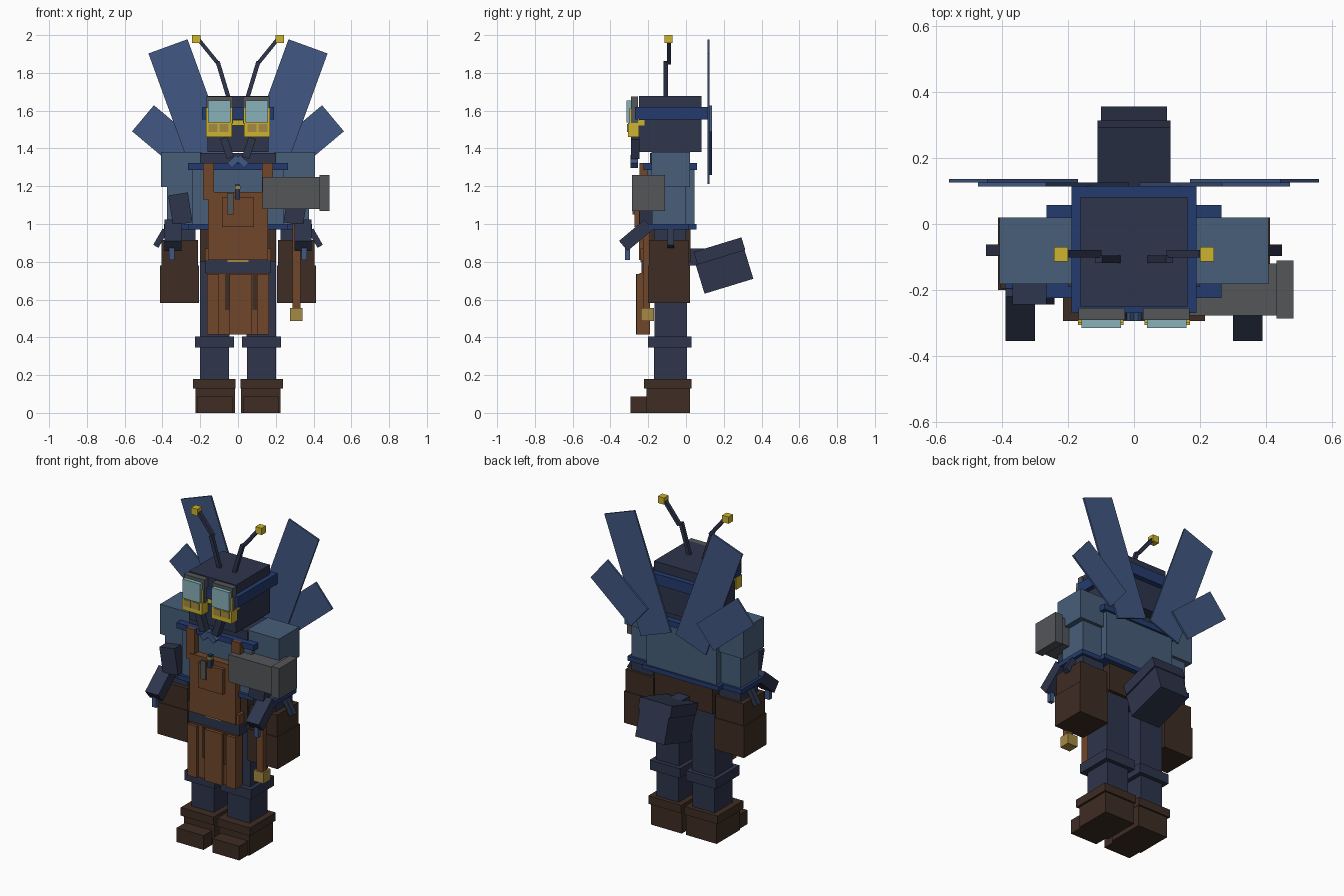
import bpy, math

if "Cube" in bpy.data.objects:
    bpy.data.objects.remove(bpy.data.objects["Cube"])

def mat(name, r, g, b):
    m = bpy.data.materials.new(name)
    lin = lambda c: (c / 255 / 12.92) if c < 10 else ((c / 255 + 0.055) / 1.055) ** 2.4
    m.diffuse_color = (lin(r), lin(g), lin(b), 1)
    m.use_nodes = True
    m.node_tree.nodes["Principled BSDF"].inputs["Base Color"].default_value = m.diffuse_color
    return m

NAVY = mat("dark_navy", 46, 53, 76)
WING = mat("wing_blue", 65, 87, 130)
CLOTH = mat("cloth_blue", 71, 94, 120)
TRIM = mat("trim_blue", 36, 59, 110)
LEATHER = mat("leather", 112, 70, 42)
BROWN = mat("dark_brown", 62, 45, 35)
YELLOW = mat("brass_yellow", 204, 180, 46)
LENS = mat("lens_teal", 135, 177, 184)
GREY = mat("iron_grey", 83, 86, 89)
TAN = mat("tan", 166, 138, 68)

def block(name, c, s, m, rx=0, ry=0):
    """Box by centre and size, turned about x and y (degrees)."""
    bpy.ops.mesh.primitive_cube_add(size=1, location=c,
                                    rotation=(math.radians(rx), math.radians(ry), 0))
    o = bpy.context.object
    o.name = name
    o.scale = s
    o.data.materials.append(m)

def box(name, x, y, z, m):
    """Box by its x, y and z ranges."""
    r = (x, y, z)
    block(name, [(a + b) / 2 for a, b in r], [b - a for a, b in r], m)

def pair(name, c, s, m, rx=0, ry=0):
    for side, k in (("left", 1), ("right", -1)):
        block(f"{name}_{side}", (c[0] * k, c[1], c[2]), s, m, rx, ry * k)

def boxes(name, x, y, z, m):
    r = (x, y, z)
    pair(name, [(a + b) / 2 for a, b in r], [b - a for a, b in r], m)

def rod(name, p, q, y, w, d, m):
    """Mirrored bar between two xz points."""
    dx, dz = q[0] - p[0], q[1] - p[1]
    pair(name, ((p[0] + q[0]) / 2, y, (p[1] + q[1]) / 2), (w, d, math.hypot(dx, dz)),
         m, 0, math.degrees(math.atan2(dx, dz)))

# boots and legs
boxes("boot", (.015, .225), (-.21, .02), (0, .13), BROWN)
boxes("boot_toe", (.03, .215), (-.295, -.2), (0, .088), BROWN)
boxes("boot_cuff", (.012, .238), (-.222, .03), (.13, .18), BROWN)
boxes("shin", (.047, .2), (-.17, .005), (.18, .35), NAVY)
boxes("knee_band", (.02, .228), (-.2, .03), (.345, .405), NAVY)
boxes("thigh", (.045, .202), (-.168, .005), (.4, .82), NAVY)
box("waist", (-.2, .2), (-.19, .025), (.8, .98), BROWN)

# torso
box("torso", (-.24, .24), (-.205, .045), (.98, 1.3), CLOTH)
box("torso_hem", (-.263, .263), (-.222, .056), (.972, 1.0), TRIM)
box("collar", (-.265, .265), (-.225, .058), (1.287, 1.322), TRIM)
box("neck", (-.2, .2), (-.19, .02), (1.3, 1.375), NAVY)

# large arms with gloves
boxes("shoulder", (.19, .408), (-.182, .02), (1.197, 1.382), CLOTH)
boxes("sleeve", (.2, .375), (-.18, 0), (.98, 1.2), CLOTH)
boxes("sleeve_hem", (.2, .392), (-.195, .015), (.972, 1.0), TRIM)
boxes("wrist", (.225, .375), (-.17, 0), (.9, .975), NAVY)
boxes("glove_cuff", (.212, .405), (-.195, .015), (.77, .915), BROWN)
boxes("glove", (.207, .412), (-.2, .02), (.583, .78), BROWN)
pair("wrist_spike", (.41, -.08, .925), (.032, .035, .1), NAVY, 0, -30)

# small front arms
pair("small_upper_arm", (.305, -.2, 1.08), (.105, .09, .16), NAVY, 0, 9)
pair("small_forearm", (.345, -.265, .94), (.09, .175, .07), NAVY, 40)
pair("small_claw", (.35, -.31, .845), (.028, .025, .07), WING)

# apron
box("apron_bib", (-.158, .158), (-.25, -.2), (.81, 1.17), LEATHER)
box("bib_pocket", (-.085, .085), (-.272, -.245), (.985, 1.14), LEATHER)
box("apron_flare", (-.175, .175), (-.24, -.19), (.81, .87), LEATHER)
boxes("apron_strap", (.128, .185), (-.245, -.2), (1.13, 1.322), LEATHER)
box("belt", (-.175, .175), (-.235, -.16), (.74, .81), NAVY)
box("belt_buckle", (-.055, .055), (-.24, -.23), (.8, .816), TAN)
box("skirt", (-.165, .165), (-.245, -.19), (.415, .74), LEATHER)
box("skirt_middle", (-.045, .075), (-.265, -.24), (.415, .735), LEATHER)
for i, x in enumerate((-.165, .1)):
    box(f"skirt_panel_{i}", (x, x + .065), (-.262, -.24), (.415, .735), LEATHER)
for i, x in enumerate((-.068, .078)):
    box(f"skirt_seam_{i}", (x, x + .022), (-.252, -.244), (.545, .735), BROWN)
box("wrench", (-.058, -.025), (-.283, -.272), (1.05, 1.165), GREY)
box("pocket_tool", (-.015, .01), (-.28, -.255), (1.13, 1.21), NAVY)
box("pocket_tool_band", (-.017, .012), (-.284, -.253), (1.185, 1.2), TAN)

# grey canister and hanging hammer
box("canister", (.13, .435), (-.278, -.12), (1.08, 1.25), GREY)
box("canister_rim", (.432, .484), (-.287, -.11), (1.07, 1.26), GREY)
box("hammer_handle", (.288, .332), (-.228, -.19), (.55, 1.09), LEATHER)
box("hammer_head", (.274, .342), (-.237, -.17), (.487, .555), TAN)

# rear abdomen
block("abdomen_top", (0, .177, .857), (.22, .265, .07), NAVY, 17)
block("abdomen", (0, .204, .747), (.2, .27, .16), NAVY, 17)
box("abdomen_joint", (-.04, .04), (-.02, .1), (.78, .87), NAVY)

# head
box("head", (-.162, .162), (-.25, .082), (1.38, 1.678), NAVY)
box("goggle_strap", (-.19, .19), (-.27, .115), (1.553, 1.62), TRIM)
box("goggle_bridge", (-.166, .166), (-.262, -.22), (1.522, 1.55), YELLOW)
boxes("goggle_rim", (.027, .168), (-.292, -.255), (1.532, 1.675), GREY)
boxes("goggle_lens", (.04, .16), (-.315, -.29), (1.537, 1.655), LENS)
boxes("goggle_frame", (.032, .17), (-.306, -.25), (1.46, 1.535), YELLOW)
boxes("goggle_frame_plate", (.032, .17), (-.299, -.291), (1.53, 1.615), YELLOW)
for i, x in enumerate((.05, .108)):
    boxes(f"goggle_rivet_{i}", (x, x + .048), (-.312, -.3), (1.488, 1.53), TAN)
rod("mandible", (.075, 1.455), (.04, 1.35), -.268, .04, .045, NAVY)
rod("mouth_part", (.0, 1.352), (.045, 1.31), -.275, .035, .04, WING)

# antennae
rod("antenna_lower", (.052, 1.675), (.108, 1.86), -.107, .022, .022, NAVY)
rod("antenna_upper", (.106, 1.85), (.205, 1.972), -.09, .02, .022, NAVY)
pair("antenna_tip", (.221, -.092, 1.979), (.043, .043, .042), YELLOW)

# wings
pair("upper_wing", (.245, .12, 1.595), (.22, .011, .735), WING, 0, 20)
pair("lower_wing", (.365, .131, 1.444), (.18, .011, .36), WING, 0, 50)
